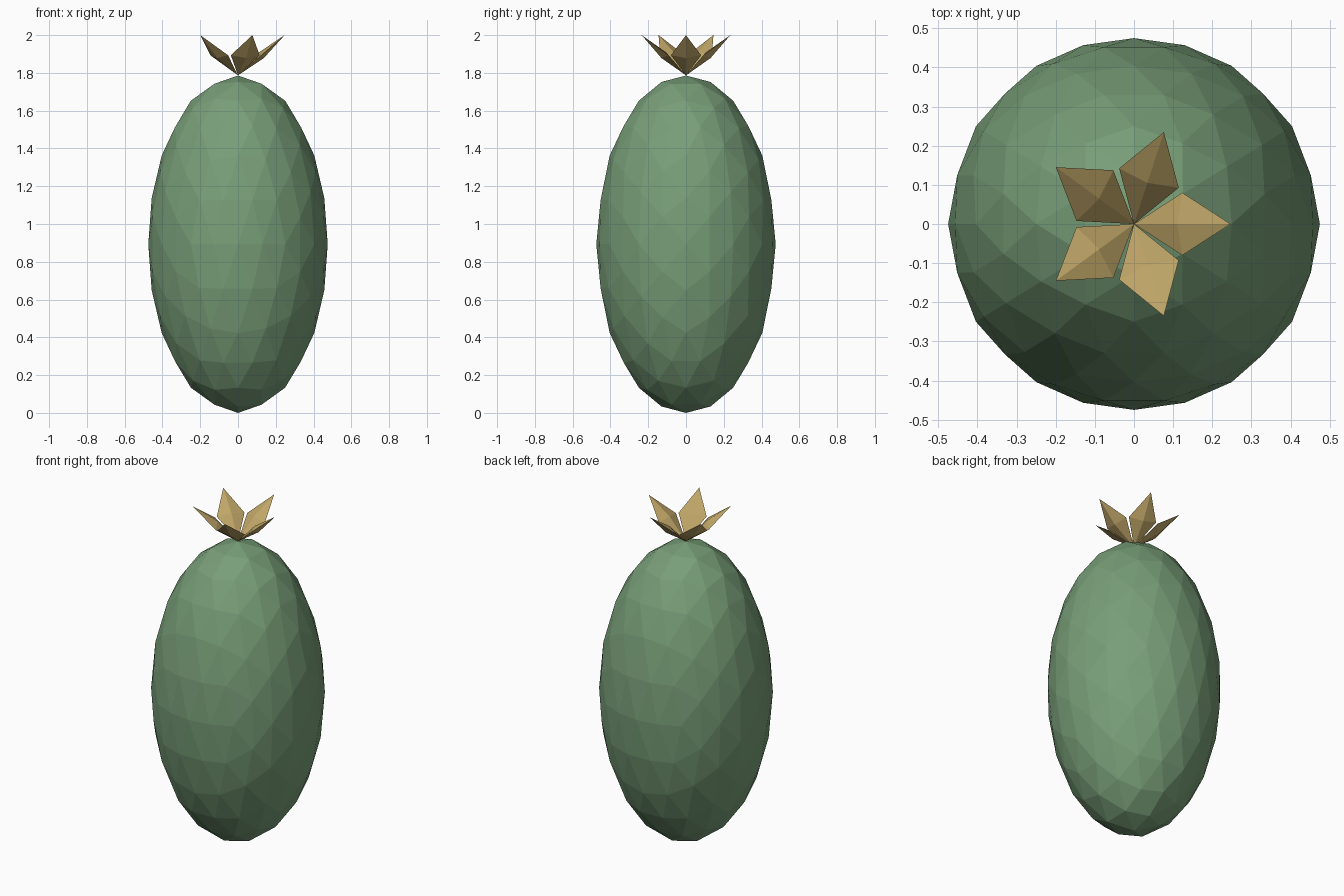
import bpy, bmesh, math
from mathutils import Vector

if "Cube" in bpy.data.objects:
    bpy.data.objects.remove(bpy.data.objects["Cube"])


def material(name, rgb):
    """Flat colour from 0-255 sRGB values."""
    lin = [((c / 255 + 0.055) / 1.055) ** 2.4 for c in rgb]
    m = bpy.data.materials.new(name)
    m.diffuse_color = (*lin, 1)
    m.use_nodes = True
    m.node_tree.nodes["Principled BSDF"].inputs["Base Color"].default_value = m.diffuse_color
    return m


def hull(points):
    bm = bmesh.new()
    for p in points:
        bm.verts.new(p)
    bmesh.ops.convex_hull(bm, input=bm.verts[:])
    return bm


def finish(bm, name, mat):
    bmesh.ops.recalc_face_normals(bm, faces=bm.faces[:])
    me = bpy.data.meshes.new(name)
    bm.to_mesh(me)
    bm.free()
    me.materials.append(mat)
    ob = bpy.data.objects.new(name, me)
    bpy.context.collection.objects.link(ob)
    return ob


green = material("cactus green", (120, 158, 120))
gold = material("dry gold", (192, 166, 104))

# Body: icosahedron with edge midpoints on the axes, split twice onto a sphere
t = (1 + math.sqrt(5)) / 2
corners = []
for a in (-1, 1):
    for b in (-t, t):
        corners += [(a, b, 0), (0, a, b), (b, 0, a)]
bm = hull([Vector(c).normalized() for c in corners])
for _ in range(2):
    bmesh.ops.subdivide_edges(bm, edges=bm.edges[:], cuts=1, use_grid_fill=True)
    for v in bm.verts:
        v.co.normalize()
RXY, RZ = 0.475, 0.893
for v in bm.verts:
    v.co = (v.co.x * RXY, v.co.y * RXY, v.co.z * RZ + RZ)
finish(bm, "fruit_body", green)

# Crown: five thin diamond leaves leaning outward from the top
REACH, BASE_Z, TIP_Z, HALF_W, HALF_T = 0.247, 1.787, 2.0, 0.08, 0.02
for i in range(5):
    ang = math.tau * i / 5
    out = Vector((math.cos(ang), math.sin(ang), 0))
    side = Vector((-out.y, out.x, 0))
    base = Vector((0, 0, BASE_Z))
    tip = out * REACH + Vector((0, 0, TIP_Z))
    mid = (base + tip) / 2
    normal = (tip - base).cross(side).normalized()
    pts = [base, tip,
           mid + side * HALF_W, mid - side * HALF_W,
           mid + normal * HALF_T, mid - normal * HALF_T]
    finish(hull(pts), f"crown_leaf_{i + 1}", gold)
